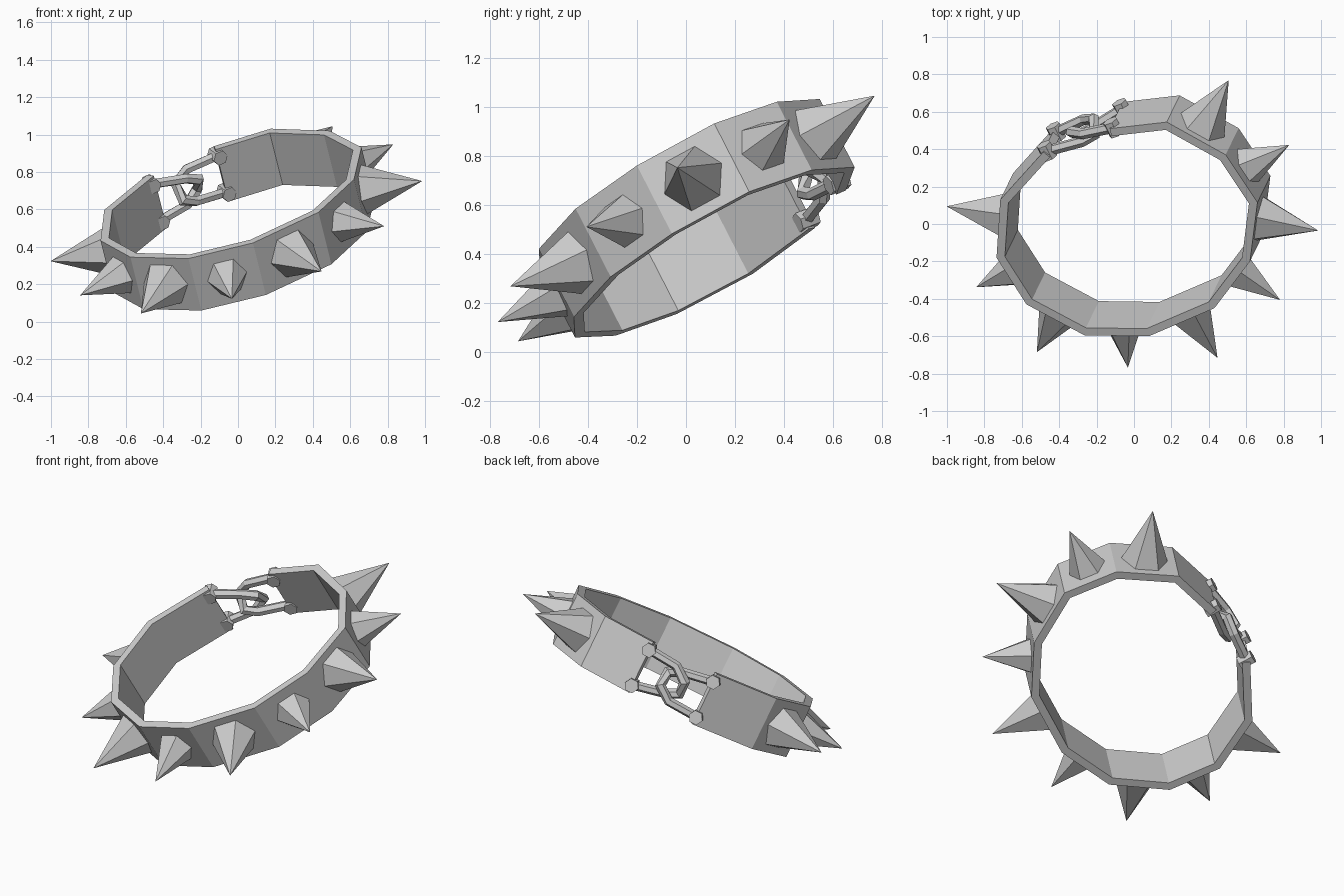
import bpy, bmesh, math
from mathutils import Vector, Matrix

if "Cube" in bpy.data.objects:
    bpy.data.objects.remove(bpy.data.objects["Cube"])

# Tilted collar plane: z = Z0 + A x + B y
A, B, Z0 = 0.249, 0.513, 0.708
N = Vector((-A, -B, 1)).normalized()          # collar axis
WIDTH, THICK = 0.32, 0.045

# Upper outer rim corners seen from the top, open at the clasp
RIM = [Vector((x, y, Z0 + A * x + B * y)) for x, y in [
    (-.13, .51), (.175, .545), (.49, .37), (.66, .115), (.62, -.20), (.43, -.45),
    (.08, -.60), (-.265, -.595), (-.575, -.43), (-.735, -.18), (-.715, .13), (-.485, .385)]]


def make_object(name, bm):
    bmesh.ops.recalc_face_normals(bm, faces=bm.faces)
    me = bpy.data.meshes.new(name)
    bm.to_mesh(me)
    bm.free()
    ob = bpy.data.objects.new(name, me)
    bpy.context.collection.objects.link(ob)
    return ob


def outward(a, b):
    return N.cross(b - a).normalized()


def sweep(name, rings):
    """Skin a chain of equal rings and cap both ends."""
    bm = bmesh.new()
    vs = [[bm.verts.new(p) for p in r] for r in rings]
    k = len(rings[0])
    for r0, r1 in zip(vs, vs[1:]):
        for i in range(k):
            bm.faces.new((r0[i], r0[(i + 1) % k], r1[(i + 1) % k], r1[i]))
    bm.faces.new(vs[0])
    bm.faces.new(vs[-1])
    return make_object(name, bm)


def cone(name, pos, axis, side, sides, r1, r2, depth):
    """Cone or prism centred at pos, pointing along axis, one corner towards side."""
    z = axis.normalized()
    x = (side - z * side.dot(z)).normalized()
    rot = Matrix((x, z.cross(x), z)).transposed().to_4x4()
    bm = bmesh.new()
    bmesh.ops.create_cone(bm, cap_ends=True, segments=sides, radius1=r1, radius2=r2, depth=depth)
    # align a corner with local x
    c = max(bm.verts, key=lambda v: v.co.xy.length).co
    turn = Matrix.Rotation(-math.atan2(c.y, c.x), 4, 'Z')
    bm.transform(Matrix.Translation(pos) @ rot @ turn)
    return make_object(name, bm)


# Band: rectangular section swept round the rim with mitred corners
centre = sum(RIM, Vector()) / len(RIM)
sign = 1 if outward(RIM[5], RIM[6]).dot(RIM[5] - centre) > 0 else -1
normals = [sign * outward(a, b) for a, b in zip(RIM, RIM[1:])]
rings = []
for i, p in enumerate(RIM):
    n0, n1 = normals[max(i - 1, 0)], normals[min(i, len(normals) - 1)]
    m = (n0 + n1).normalized()
    q = p - m * THICK / m.dot(n0)
    rings.append([p, q, q - N * WIDTH, p - N * WIDTH])
sweep("collar_band", rings)

# Spikes: alternating large and small six-sided cones on nine panels
for i in range(9):
    a, b, n = RIM[i + 1], RIM[i + 2], normals[i + 1]
    length, rad = ((.325, .135), (.275, .11))[i % 2]
    base = (a + b) / 2 - N * WIDTH / 2
    cone(f"spike_{i + 1}", base + n * (length / 2 - .005), n, b - a, 6, rad, 0, length)

# Clasp: corner knobs and two interlocked hook links
E, K = RIM[0], RIM[-1]
T = (E - K).normalized()
R = T.cross(N).normalized()
if R.dot(K - centre) < 0:
    R.negate()
for side, end in (("left", K), ("right", E)):
    for part, h in (("upper", -.05), ("lower", -.275)):
        cone(f"{side}_{part}_knob", end - N * h * -1 - R * .02, R, T, 6, .042, .042, .085)

# (along gap, across band, twist out of plane)
LINK = [(0, .112, 0), (.18, .10, .02), (.26, .04, .03), (.26, -.04, -.03), (.19, -.075, -.03), (0, -.112, 0)]
for name, end, s in (("right_link", E, -1), ("left_link", K, 1)):
    start = end - N * .1625 - R * .02
    pts = [start + T * s * t - N * s * h + R * w for t, h, w in LINK]
    rings = []
    for i, p in enumerate(pts):
        d0 = (p - pts[i - 1]).normalized() if i else (pts[1] - p).normalized()
        d1 = (pts[i + 1] - p).normalized() if i < len(pts) - 1 else d0
        d = (d0 + d1).normalized()
        u = R.cross(d).normalized()
        v = d.cross(u)
        w = .027 / max(d.dot(d0), .6)
        rings.append([p + u * w * math.cos(k * math.pi / 3) + v * .03 * math.sin(k * math.pi / 3)
                      for k in range(6)])
    sweep(name, rings)
